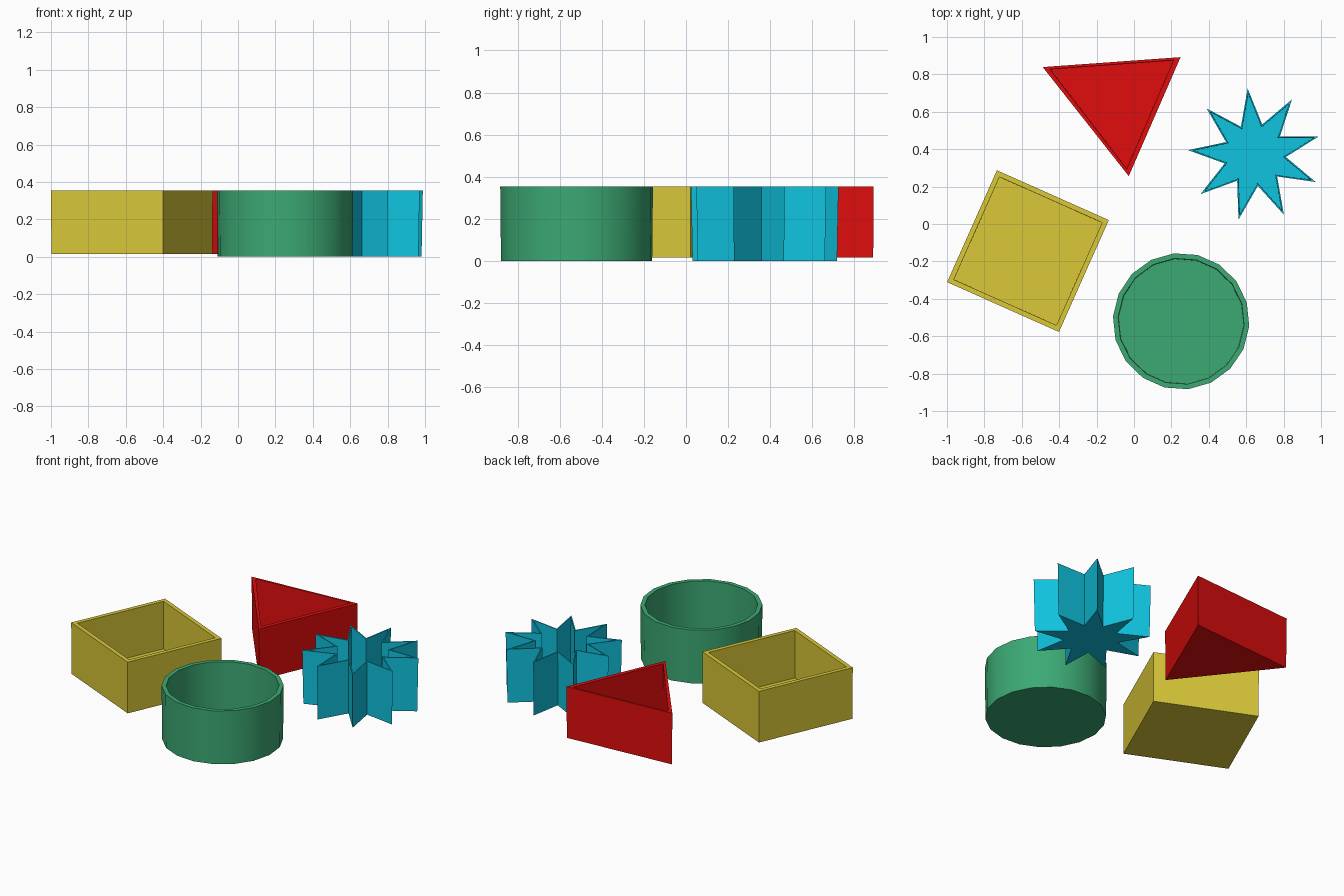
import bpy, bmesh
from math import sin, cos, radians, pi
from mathutils import Vector

if "Cube" in bpy.data.objects:
    bpy.data.objects.remove(bpy.data.objects["Cube"])

TOP = 0.353
FLOOR = 0.025   # thickness of each bin's base


def ring(n, phase, r, r2=None):
    """Regular polygon, or a star when r2 is given."""
    count = n if r2 is None else 2 * n
    return [Vector(((r if r2 is None or i % 2 == 0 else r2) * cos(radians(phase) + 2 * pi * i / count),
                    (r if r2 is None or i % 2 == 0 else r2) * sin(radians(phase) + 2 * pi * i / count)))
            for i in range(count)]


def inset(pts, d):
    """Offset a counter-clockwise outline inward by wall thickness d."""
    out = []
    for i, p in enumerate(pts):
        a = (p - pts[i - 1]).normalized()
        b = (pts[(i + 1) % len(pts)] - p).normalized()
        na, nb = Vector((-a.y, a.x)), Vector((-b.y, b.x))
        out.append(p + (na + nb) * d / (1 + na.dot(nb)))
    return out


def bin_object(name, centre, outer, inner, z0, taper, colour, smooth=False):
    """Open-topped prism with a floor: base, outer wall, rim, inner wall, floor."""
    bm = bmesh.new()
    loops = []
    for pts, z, s in ((outer, z0, taper), (outer, TOP, 1),
                      (inner, TOP, 1), (inner, z0 + FLOOR, taper)):
        loops.append([bm.verts.new((centre[0] + p.x * s, centre[1] + p.y * s, z)) for p in pts])
    n = len(outer)
    for a, b in zip(loops, loops[1:]):
        for i in range(n):
            j = (i + 1) % n
            bm.faces.new((a[i], a[j], b[j], b[i]))
    bm.faces.new(loops[0][::-1])
    bm.faces.new(loops[3])
    bmesh.ops.recalc_face_normals(bm, faces=bm.faces[:])
    me = bpy.data.meshes.new(name)
    bm.to_mesh(me)
    bm.free()
    ob = bpy.data.objects.new(name, me)
    bpy.context.collection.objects.link(ob)
    mat = bpy.data.materials.new(name + "_colour")
    mat.diffuse_color = (*colour, 1)
    mat.use_nodes = True
    mat.node_tree.nodes["Principled BSDF"].inputs["Base Color"].default_value = mat.diffuse_color
    me.materials.append(mat)
    if smooth:
        bpy.ops.object.select_all(action='DESELECT')
        ob.select_set(True)
        bpy.context.view_layer.objects.active = ob
        bpy.ops.object.shade_smooth_by_angle(angle=radians(30))
    return ob


# square bin
sq = ring(4, 21, 0.463)
bin_object("square_bin", (-0.567, -0.145), sq, inset(sq, 0.027), 0.015, 0.997, (0.70, 0.58, 0.04))

# round bin
rd = ring(18, 16, 0.365)
bin_object("round_bin", (0.252, -0.52), rd, inset(rd, 0.027), 0.0, 0.99, (0.045, 0.40, 0.175), True)

# nine-pointed star bin with a thin wall
st = ring(9, 16, 0.357, 0.167)
bin_object("star_bin", (0.645, 0.37), st, inset(st, 0.007), 0.0, 0.98, (0.005, 0.55, 0.74))

# triangular bin, slightly uneven walls
c = Vector((-0.089, 0.662))
tri = [Vector(p) - c for p in ((0.249, 0.892), (-0.488, 0.839), (-0.028, 0.256))]
tri_in = [Vector(p) - c for p in ((0.212, 0.876), (-0.45, 0.828), (-0.039, 0.294))]
bin_object("triangle_bin", c, tri, tri_in, 0.015, 0.99, (0.75, 0.004, 0.004))
